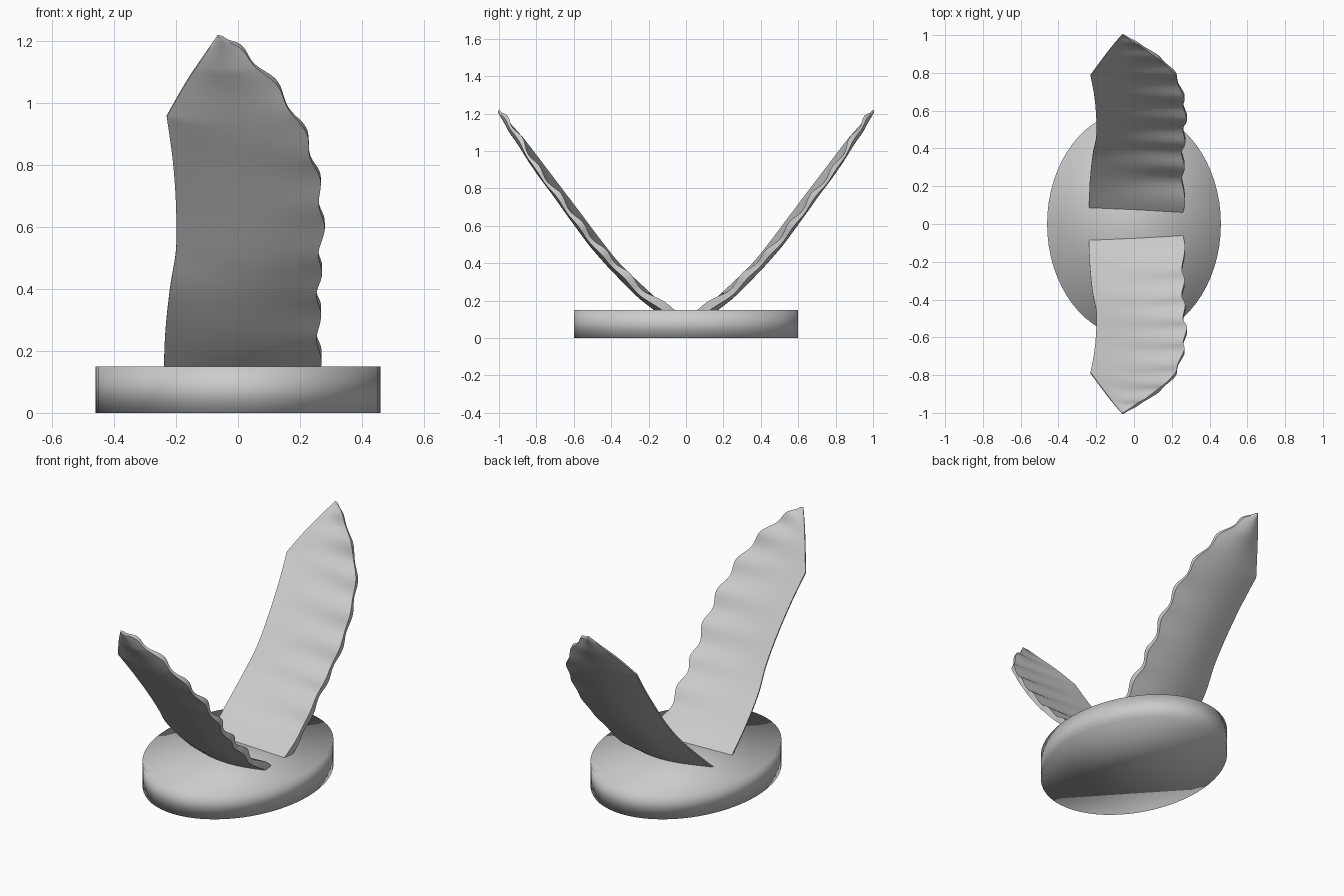
import bpy, bmesh, math
from mathutils import Vector

if "Cube" in bpy.data.objects:
    bpy.data.objects.remove(bpy.data.objects["Cube"])

# Matching stations along the plain edge and the ruffled edge of one wing (x, y, z)
PLAIN = [(-.24, .04, .11), (-.235, .205, .255), (-.22, .355, .40), (-.20, .46, .53),
         (-.20, .565, .67), (-.21, .675, .815), (-.23, .785, .96), (-.167, .87, 1.07),
         (-.11, .945, 1.155), (-.065, 1.0, 1.22)]
RUFFLED = [(.26, .0, .115), (.262, .20, .24), (.26, .34, .375), (.265, .46, .495),
           (.272, .575, .635), (.255, .685, .78), (.21, .795, .92), (.12, .88, 1.065),
           (.01, .955, 1.18), (-.055, .998, 1.218)]


def spline(points, s):
    """Catmull-Rom position at station s."""
    last = len(points) - 1
    i = min(int(s), last - 1)
    t = s - i
    a, b, c, d = (Vector(points[max(0, min(last, i + k))]) for k in (-1, 0, 1, 2))
    return .5 * (2 * b + (c - a) * t + (2 * a - 5 * b + 4 * c - d) * t ** 2
                 + (3 * b - 3 * c + d - a) * t ** 3)


def plain_edge(s):
    """Plain edge, with a sharp corner at station 6."""
    return spline(PLAIN[:7], s) if s < 6 else spline(PLAIN[6:], s - 6)


def wing_ring(s, columns=14):
    """Closed cross-section: inner face across, then outer face back."""
    left, right = plain_edge(s), spline(RUFFLED, s)
    s0, s1 = max(0, s - .3), min(9, s + .3)
    along = spline(PLAIN, s1) + spline(RUFFLED, s1) - spline(PLAIN, s0) - spline(RUFFLED, s0)
    across = Vector((1, 0, 0))
    inward = across.cross(along).normalized()
    fade = min(1, (9 - s) / 1.5)
    low = max(0, 1 - s / 6)
    wave = math.cos(2 * math.pi * (s - .65) / 1.06) * fade
    inner, outer = [], []
    for j in range(columns + 1):
        v = j / columns
        belly = math.sin(math.pi * v)
        p = left.lerp(right, v) + across * (.008 * wave * v ** 6)
        sag = -.010 * belly * fade * min(1, s / 3)
        thick = (.008 + .014 * belly + (.012 + .02 * low) * v) * (.4 + .6 * fade)
        thick += .02 * low * belly
        inner.append(p + inward * (sag + .009 * wave * v ** 1.5))
        outer.append(p + inward * (sag - thick + .003 * wave * v ** 6))
    return inner + outer[::-1]


def build_wings():
    bm = bmesh.new()
    rows = 90
    rings = [[bm.verts.new(p) for p in wing_ring(9 * i / rows)] for i in range(rows + 1)]
    n = len(rings[0])
    for a, b in zip(rings, rings[1:]):
        for j in range(n):
            k = (j + 1) % n
            bm.faces.new((a[j], a[k], b[k], b[j]))
    bm.faces.new(rings[0])
    bm.faces.new(rings[-1])
    bmesh.ops.recalc_face_normals(bm, faces=bm.faces)
    mesh = bpy.data.meshes.new("wings")
    bm.to_mesh(mesh)
    bm.free()
    obj = bpy.data.objects.new("wings", mesh)
    bpy.context.collection.objects.link(obj)
    mirror = obj.modifiers.new("mirror", 'MIRROR')
    mirror.use_axis = (False, True, False)
    mirror.use_mirror_merge = False
    bpy.ops.object.select_all(action='DESELECT')
    obj.select_set(True)
    bpy.context.view_layer.objects.active = obj
    bpy.ops.object.shade_smooth_by_angle(angle=math.radians(50))


# Oval base plate, softly shaded over its rim
bpy.ops.mesh.primitive_cylinder_add(vertices=64, radius=1, depth=.15, location=(0, 0, .075))
base = bpy.context.object
base.name = "base"
base.scale = (.46, .60, 1)
bpy.ops.object.transform_apply(location=False, rotation=False, scale=True)
bpy.ops.object.shade_smooth()

# Pair of ruffled wings
build_wings()
